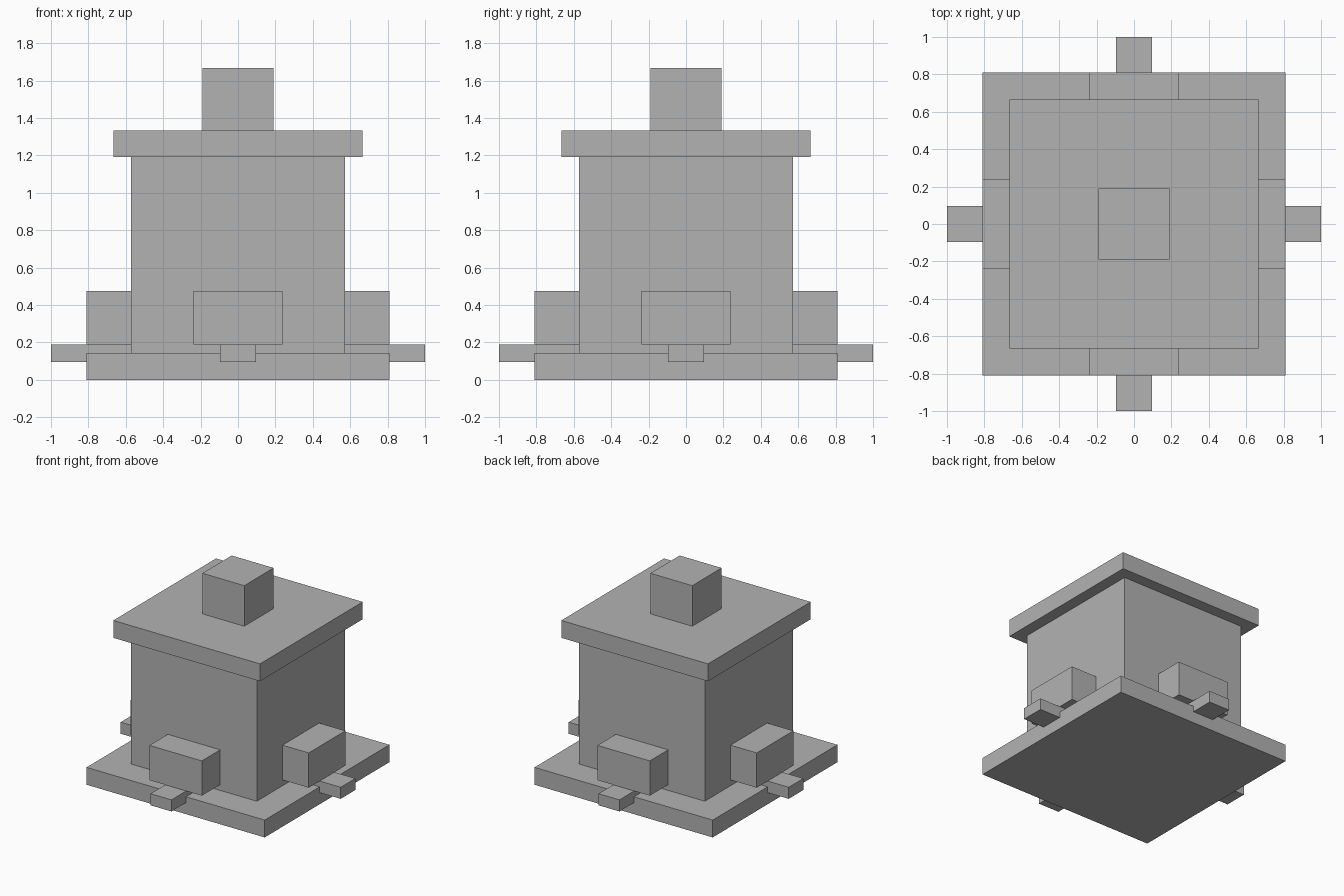
import bpy
import bmesh
from math import pi
from mathutils import Matrix, Vector

default = bpy.data.objects.get("Cube")
if default:
    bpy.data.objects.remove(default, do_unlink=True)

UNIT = 1 / 21  # the model sits on a block grid, 42 blocks across

GREY = (0.45, 0.45, 0.45, 1)
grey = bpy.data.materials.new("plain_grey")
grey.use_nodes = True
grey.diffuse_color = GREY
grey.node_tree.nodes["Principled BSDF"].inputs["Base Color"].default_value = GREY


def block(name, low, high, turn=0):
    """Box between two grid corners, turned about the vertical axis."""
    low, high = Vector(low) * UNIT, Vector(high) * UNIT
    bm = bmesh.new()
    bmesh.ops.create_cube(bm, size=1)
    place = (Matrix.Rotation(turn, 4, "Z") @ Matrix.Translation((low + high) / 2)
             @ Matrix.Diagonal((high - low).to_4d()))
    bm.transform(place)
    mesh = bpy.data.meshes.new(name)
    bm.to_mesh(mesh)
    bm.free()
    mesh.materials.append(grey)
    obj = bpy.data.objects.new(name, mesh)
    bpy.context.collection.objects.link(obj)
    return obj


def centred(name, half, bottom, top):
    return block(name, (-half, -half, bottom), (half, half, top))


# Central stack
centred("base_slab", 17, 0, 3)
centred("body", 12, 3, 25)
centred("lid", 14, 25, 28)
centred("lid_knob", 4, 28, 35)

# A side box with a small tray below it on each of the four sides
for i, side in enumerate(("front", "left", "back", "right")):
    turn = i * pi / 2
    block(side + "_box", (-5, -17, 4), (5, -12, 10), turn)
    block(side + "_tray", (-2, -21, 2), (2, -12, 4), turn)
